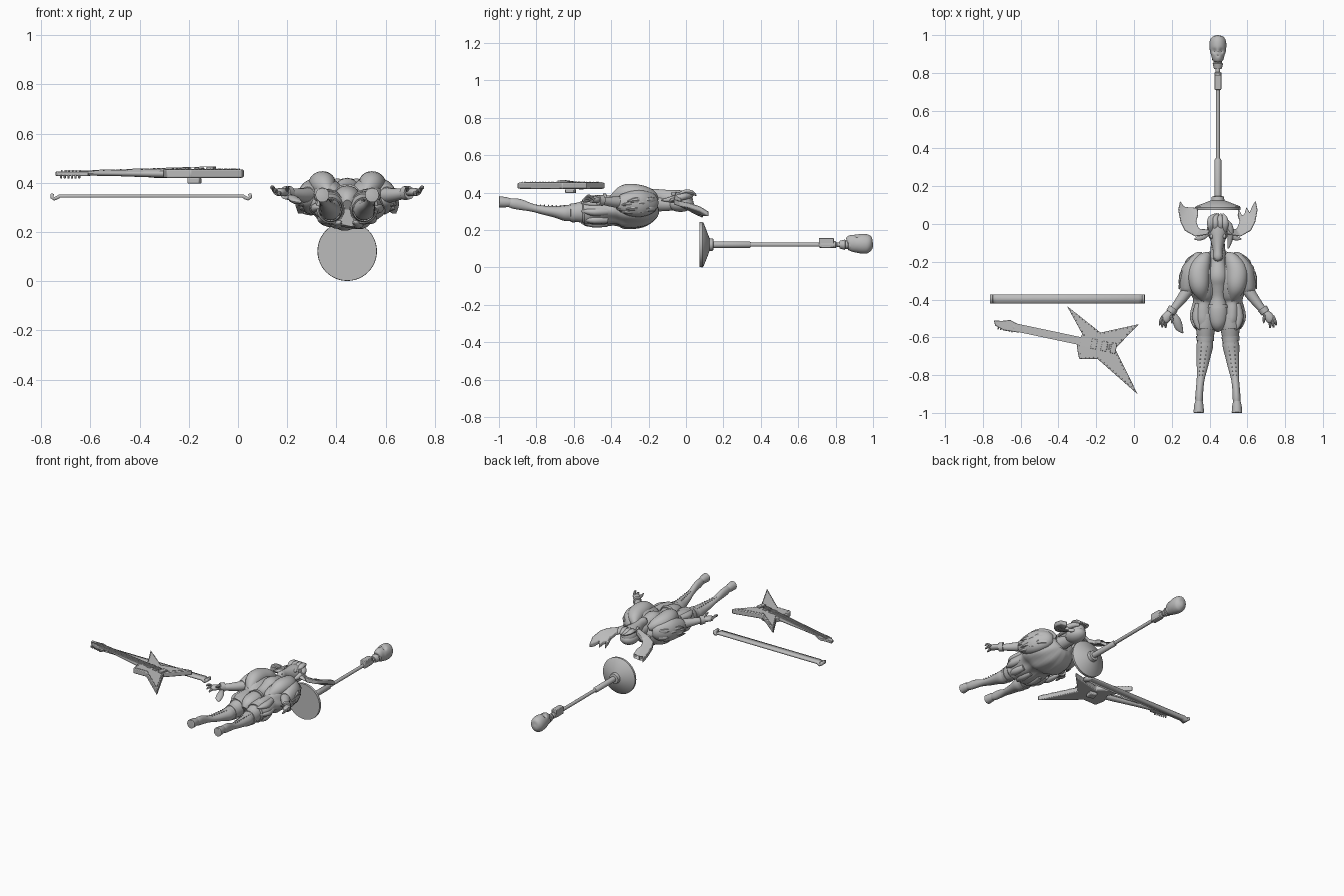
import bpy, bmesh, math
from mathutils import Vector

grey = bpy.data.materials.new("grey")
grey.diffuse_color = (0.5, 0.5, 0.5, 1)
CX = 0.444  # centre line of the figure and the stand
SZ = 0.122  # height of the stand axis


def finish(name, bm, angle=40):
    bmesh.ops.recalc_face_normals(bm, faces=bm.faces)
    me = bpy.data.meshes.new(name)
    bm.to_mesh(me)
    bm.free()
    me.materials.append(grey)
    me.shade_smooth()
    me.set_sharp_from_angle(angle=math.radians(angle))
    ob = bpy.data.objects.new(name, me)
    bpy.context.collection.objects.link(ob)
    return ob


def tube(name, secs, n=16, steps=1, deform=None):
    """Loft of ellipses; each section is x, y, z, side radius, up radius."""
    secs = [Vector(s) for s in secs]
    if steps > 1:  # smooth the path through the sections
        out = []
        for i in range(len(secs) - 1):
            a, b, c, d = (secs[max(0, min(len(secs) - 1, k))] for k in range(i - 1, i + 3))
            for j in range(steps):
                t = j / steps
                out.append(0.5 * (2*b + (c - a)*t + (2*a - 5*b + 4*c - d)*t*t + (3*b - a - 3*c + d)*t**3))
        secs = out + [secs[-1]]
    bm = bmesh.new()
    rings = []
    for i, s in enumerate(secs):
        p = Vector(s[:3])
        tan = Vector(secs[min(i + 1, len(secs) - 1)][:3]) - Vector(secs[max(i - 1, 0)][:3])
        side = tan.cross((0, 0, 1)).normalized()
        up = side.cross(tan).normalized()
        ring = []
        for k in range(n):
            a = 2 * math.pi * k / n
            v = p + side * math.cos(a) * s[3] + up * math.sin(a) * s[4]
            ring.append(bm.verts.new(deform(v) if deform else v))
        rings.append(ring)
    for a, b in zip(rings, rings[1:]):
        for k in range(n):
            bm.faces.new((a[k], a[(k+1) % n], b[(k+1) % n], b[k]))
    bm.faces.new(rings[0])
    bm.faces.new(rings[-1])
    return finish(name, bm)


def prism(name, pts, z0, z1, bevel=0.0, tilt=None):
    """Outline in x, y raised from z0 to z1; tilt adds a height by x, y."""
    bm = bmesh.new()
    lift = tilt or (lambda x, y: 0)
    lo = [bm.verts.new((x, y, z0 + lift(x, y))) for x, y in pts]
    hi = [bm.verts.new((x, y, z1 + lift(x, y))) for x, y in pts]
    caps = [bm.faces.new(lo), bm.faces.new(hi)]
    for i in range(len(pts)):
        j = (i + 1) % len(pts)
        bm.faces.new((lo[i], lo[j], hi[j], hi[i]))
    bmesh.ops.triangulate(bm, faces=caps if tilt else [])
    ob = finish(name, bm, 30)
    if bevel:
        m = ob.modifiers.new("bevel", 'BEVEL')
        m.width, m.segments = bevel, 2
    return ob


def ball(name, c, r, seg=16):
    bm = bmesh.new()
    bmesh.ops.create_uvsphere(bm, u_segments=seg, v_segments=seg // 2, radius=1)
    for v in bm.verts:
        v.co = Vector(c) + Vector(a * b for a, b in zip(v.co, r))
    return finish(name, bm, 60)


# ---- microphone stand, lying along y
def lathe(name, prof, n=24):
    return tube(name, [(CX, y, SZ, r, r) for y, r in prof], n)

lathe("stand_base", [(.073, .12), (.088, .121), (.094, .116), (.12, .05), (.125, .035), (.145, .032), (.148, .02)], 48)
lathe("stand_lower_tube", [(.14, .018), (.34, .018), (.348, .012)])
lathe("stand_upper_tube", [(.34, .011), (.73, .011)])
lathe("stand_grip", [(.715, .015), (.722, .019), (.80, .019), (.806, .012), (.825, .012)])
prism("mic_clip", [(CX-.018, .71), (CX+.018, .71), (CX+.018, .79), (CX-.018, .79)], .106, .158, .004)
lathe("mic_collar", [(.82, .02), (.835, .024), (.85, .028), (.852, .022), (.865, .022), (.868, .03), (.885, .032)])


def sockets(v):  # hollow eye sockets and nose on the upward face
    if v.z > .13:
        for dx, y, w, d in ((-.018, .915, .011, .014), (.018, .915, .011, .014), (0, .893, .006, .007)):
            v.z -= d * math.exp(-((v.x - CX - dx)**2 + (v.y - y)**2) / w**2)
    return v

tube("skull_mic", [(CX, .865, .128, .022, .027), (CX, .873, .13, .03, .04), (CX, .892, .13, .035, .046), (CX, .91, .129, .041, .049),
                   (CX, .945, .127, .045, .053), (CX, .975, .125, .041, .049), (CX, .993, .123, .026, .032), (CX, 1.0, .123, .004, .005)],
     40, 4, sockets)

# ---- shoulder strap with curled ends
path = [(-.754, .356), (-.757, .341), (-.747, .335), (-.737, .339), (-.725, .346),
        (.02, .346), (.031, .339), (.041, .335), (.051, .341), (.048, .356)]
bm = bmesh.new()
rows = [[bm.verts.new((x, y, z)) for y in (-.42, -.372)] for x, z in path]
for a, b in zip(rows, rows[1:]):
    bm.faces.new((a[0], b[0], b[1], a[1]))
m = finish("strap", bm).modifiers.new("thickness", 'SOLIDIFY')
m.thickness, m.offset = .014, 0

# ---- guitar, local frame: s along the neck, t across it
def g(s, t):
    return (-.114 - .978 * s + .207 * t, -.656 + .207 * s + .978 * t)

def slope(x, y):  # the neck drops slightly toward the headstock
    return .03 * (x + .25)

def bar(name, s0, s1, t0, t1, z0, z1, bev=0, tilt=None):
    return prism(name, [g(s0, t0), g(s1, t0), g(s1, t1), g(s0, t1)], z0, z1, bev, tilt)

body = [(-.355, -.434), (-.177, -.575), (.026, -.53), (-.10, -.66), (.02, -.902),
        (-.193, -.714), (-.29, -.716), (-.304, -.645), (-.274, -.582)]
prism("guitar_body", body, .42, .455, .005)
mid = (-.18, -.64)
prism("guitar_face_plate", [(mid[0] + (x - mid[0]) * .86, mid[1] + (y - mid[1]) * .86) for x, y in body], .453, .457)
tube("guitar_neck", [(*g(.14, 0), .437, .021, .018), (*g(.24, 0), .438, .02, .016),
                     (*g(.38, 0), .439, .017, .012), (*g(.54, 0), .439, .015, .009)], 12)
bar("fretboard", .10, .53, -.021, .021, .449, .459, 0, slope)
for i in range(16):
    s = .525 - .42 * (1 - .93 ** (i + 1)) / .69
    bar("fret", s, s + .002, -.02, .02, .458, .460, 0, slope)
for i in range(6):
    t = -.0135 + .0054 * i
    bar("string", .0, .60, t - .001, t + .001, .4605, .4625, 0, slope)
prism("headstock", [(-.60, -.538), (-.655, -.508), (-.70, -.513), (-.742, -.51),
                    (-.735, -.537), (-.69, -.562), (-.61, -.575)], .428, .446, .003)
for i in range(6):  # tuning pegs
    bar("tuning_peg", .535 + i*.015, .542 + i*.015, -.03, -.018, .418, .432, .002)
    bar("tuning_post", .535 + i*.015, .541 + i*.015, -.016, -.01, .445, .452)
for s in (.03, .085):
    bar("pickup", s, s + .03, -.026, .026, .455, .462, .002)
bar("bridge", -.02, .008, -.028, .028, .455, .466, .002)
bar("back_plate", .045, .095, .0, .05, .397, .42, .005)
for a, b in zip(body, body[1:] + body[:1]):  # studs along the edge
    k = max(2, int((Vector(a) - Vector(b)).length / .022))
    for j in range(k):
        x, y = Vector(a).lerp(b, j / k)
        ball("guitar_stud", (mid[0] + (x-mid[0])*.9, mid[1] + (y-mid[1])*.9, .456), (.003, .003, .003), 6)

# ---- figure lying on its back: torso and open coat
def groove(v):  # open coat front
    if v.z > .33:
        v.z -= .07 * math.exp(-((v.x - CX) / .05) ** 2) * min(1, (v.z - .33) / .06)
    return v

def folds(v):  # soft cloth folds on the coat
    v = groove(v)
    a = math.atan2(v.z - .32, v.x - CX)
    f = .035 * math.cos(9 * a + 12 * v.y)
    v.x += (v.x - CX) * f
    v.z += (v.z - .32) * f
    return v

tube("coat", [(CX, y, z, rx, rz) for y, z, rx, rz in (
    (-.155, .345, .07, .055), (-.18, .34, .11, .085), (-.24, .33, .15, .113), (-.31, .325, .16, .118),
    (-.36, .32, .148, .108), (-.40, .312, .128, .086), (-.45, .308, .133, .088), (-.50, .305, .135, .087), (-.545, .303, .12, .078))],
     48, 4, folds)
tube("chest", [(CX, -.15, .36, .03, .03), (CX, -.20, .36, .04, .042), (CX, -.27, .36, .056, .06), (CX, -.32, .352, .05, .052),
               (CX, -.39, .342, .041, .043), (CX, -.46, .34, .055, .049), (CX, -.52, .325, .048, .05), (CX, -.555, .305, .02, .03)], 24, 4)
tube("neck", [(CX, -.03, .35, .035, .035), (CX, -.1, .34, .036, .038), (CX, -.19, .345, .045, .045)], 16, 3)
tube("belt", [(CX, -.425, .34, .054, .054), (CX, -.445, .34, .058, .056)], 24)

# ---- head and hair
tube("head", [(CX, y, z, rx, rz) for y, z, rx, rz in (
    (.035, .355, .008, .008), (.02, .358, .036, .038), (-.01, .36, .05, .05), (-.05, .362, .05, .052), (-.09, .37, .038, .046),
    (-.14, .384, .026, .034), (-.175, .39, .027, .031), (-.192, .391, .019, .021), (-.199, .391, .004, .005))], 24, 4)
ball("hair_back", (CX, -.03, .342), (.058, .072, .045), 20)
for x in (-.035, -.012, .012, .035):
    tube("hair_lock", [(CX + x, -.05, .38, .008, .008), (CX + x * 1.1, -.005, .403, .018, .014),
                       (CX + x, .03, .40, .016, .012), (CX + x * .5 + .01, .055, .385, .003, .003)], 10, 4)
tube("side_hair", [(CX + .02, .03, .385, .012, .012), (CX + .06, -.01, .38, .018, .018),
                   (CX + .066, -.07, .365, .016, .018), (CX + .055, -.13, .36, .004, .004)], 10, 4)

antler = [(.045, -.03), (.10, -.025), (.115, .012), (.105, .045), (.107, .088), (.128, .045), (.14, .052), (.152, .09),
          (.168, .06), (.182, .095), (.20, .123), (.21, .075), (.198, .01), (.175, -.035), (.12, -.066), (.05, -.055)]
for s in (-1, 1):
    X = lambda d: CX + s * d
    P = lambda rows: [(X(r[0]), *r[1:]) for r in rows]
    prism("antler", [(X(a), b) for a, b in antler], .305, .333, .005,
          lambda x, y: -.45 * y + 6 * (abs(x - CX) - .14) ** 2)
    tube("ear", P([(.04, -.04, .365, .01, .008), (.075, -.062, .365, .018, .009), (.10, -.075, .36, .013, .007), (.125, -.08, .355, .002, .002)]), 12, 3)
    ball("eye", (X(.033), -.065, .393), (.011, .014, .012), 12)
    ball("nostril", (X(.014), -.183, .409), (.006, .006, .005), 8)
    # broad lapels and feathered sleeves
    tube("lapel", P([(.05, -.158, .365, .015, .015), (.075, -.19, .378, .04, .04), (.10, -.25, .392, .056, .05),
                     (.098, -.32, .395, .052, .05), (.085, -.37, .375, .036, .036), (.07, -.41, .355, .01, .012)]), 24, 4)
    tube("sleeve", P([(.075, -.165, .345, .02, .03), (.10, -.185, .345, .04, .055), (.135, -.24, .343, .052, .072),
                      (.152, -.30, .342, .05, .066), (.162, -.355, .346, .036, .043), (.164, -.365, .348, .022, .026)]), 24, 4)
    for y, d, z in ((-.215, .165, .36), (-.215, .16, .315), (-.245, .182, .345), (-.25, .172, .305), (-.275, .193, .36),
                    (-.28, .188, .318), (-.305, .193, .34), (-.31, .18, .30), (-.33, .18, .365), (-.33, .175, .315)):
        tube("sleeve_feather", P([(d - .04, y + .045, z, .012, .016), (d - .008, y + .01, z, .018, .018),
                                  (d + .013, y - .04, z - .006, .002, .002)]), 8, 3)
    # arm, cuff and hand
    tube("arm", P([(.14, -.32, .348, .034, .034), (.18, -.38, .35, .029, .029), (.222, -.435, .355, .022, .022),
                   (.25, -.468, .36, .017, .016)]), 16, 4)
    tube("cuff", P([(.235, -.446, .358, .027, .029), (.252, -.47, .36, .025, .027)]), 16)
    tube("palm", P([(.245, -.462, .36, .015, .013), (.265, -.485, .362, .024, .017), (.281, -.508, .362, .023, .015),
                    (.287, -.514, .362, .014, .008)]), 14, 3)
    for a, b, c, e, z in ((.272, -.515, .276, -.55, .352), (.285, -.51, .295, -.548, .366), (.293, -.50, .309, -.535, .378)):
        tube("finger", P([(a, b + .01, .362, .008, .008), ((a+c)/2 + .003, (b+e)/2, z + .004, .008, .008), (c, e, z, .004, .004)]), 8, 3)
    tube("thumb", P([(.25, -.48, .365, .008, .009), (.243, -.505, .378, .008, .008), (.244, -.525, .384, .003, .003)]), 8, 3)
    # thigh, shin and hoof
    tube("leg", P([(.06, -.49, .305, .055, .065), (.065, -.56, .296, .05, .056), (.067, -.615, .292, .042, .045), (.07, -.65, .292, .044, .042),
                   (.076, -.70, .298, .037, .031), (.083, -.76, .306, .029, .024), (.091, -.82, .319, .021, .021), (.097, -.88, .335, .02, .028),
                   (.099, -.92, .342, .021, .028), (.10, -.95, .347, .018, .022)]), 20, 4)
    tube("shorts_leg", P([(.062, -.47, .305, .052, .066), (.066, -.53, .30, .058, .068), (.068, -.55, .298, .058, .065),
                          (.068, -.553, .298, .05, .056)]), 24)
    tube("stocking_band", P([(.067, -.595, .292, .048, .052), (.068, -.618, .292, .046, .049)]), 20)
    tube("hoof", P([(.10, -.94, .347, .02, .023), (.101, -.96, .349, .025, .027), (.101, -.998, .351, .028, .03), (.101, -1.0, .351, .024, .027)]), 16)
    for i in range(10):  # lacing down the shin
        t = i / 9
        for w in (-1, 1):
            ball("lace_stud", (X(.07 + .022*t + w*.018*(1 - .6*t)), -.63 - .19*t, .327 + .009*t), (.004, .004, .004), 6)
    # coat tails around the hem
    for d, z in ((.102, .345), (.115, .30), (.088, .257), (.035, .238)):
        tube("coat_tail", P([(d, -.42, z, .018, .02), (d + .008, -.49, z - .003, .026, .022), (d, -.54, z, .016, .012),
                             (d - .01, -.56, z, .004, .004)]), 12, 3)

# tassel hanging by one hand
tube("tassel", [(.21, -.47, .345, .008, .008), (.225, -.51, .335, .022, .014), (.24, -.55, .325, .02, .012), (.26, -.578, .32, .002, .002)], 10, 4)
